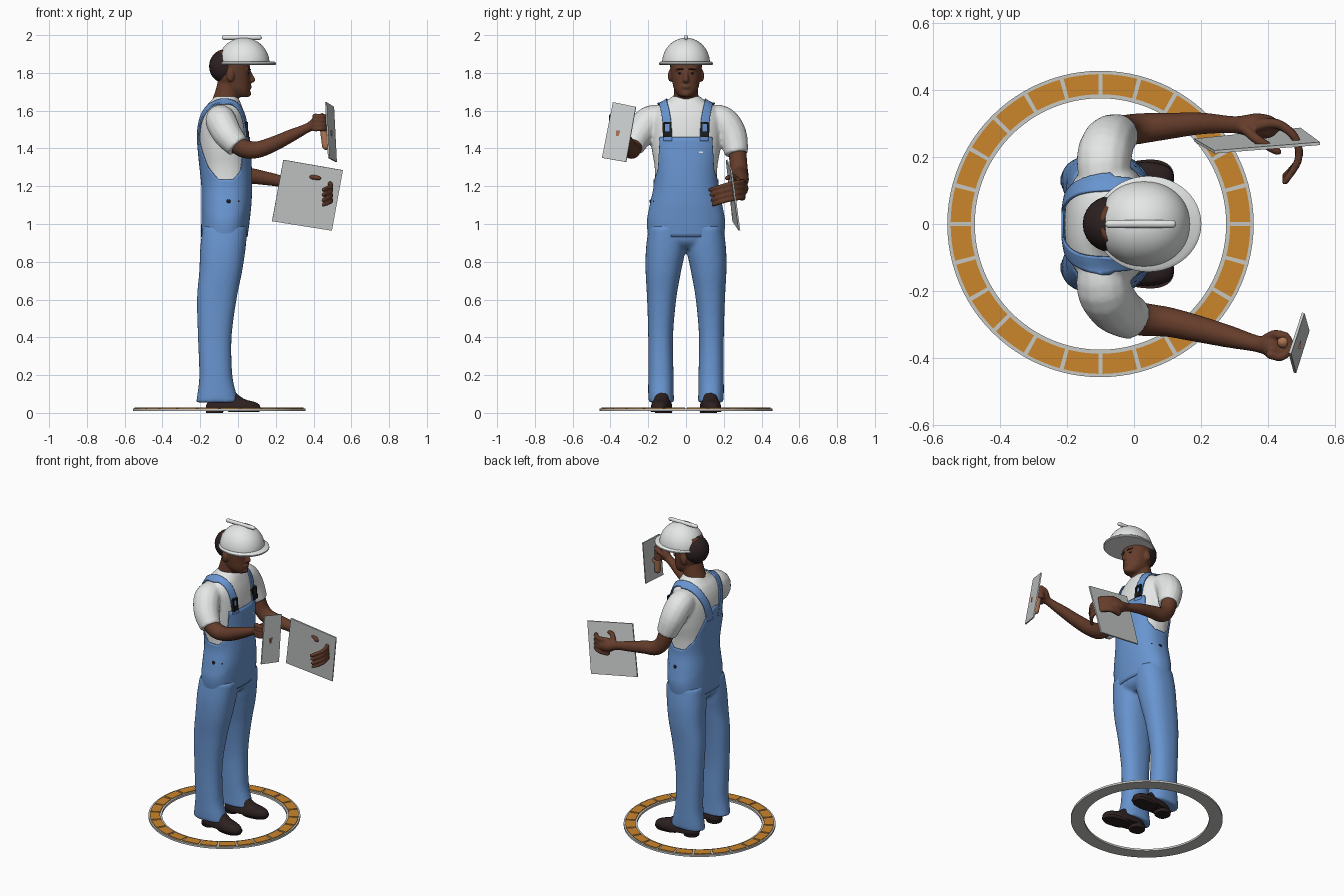
import bpy, bmesh, math
from math import sin, cos, pi, radians
from mathutils import Vector as V

if "Cube" in bpy.data.objects:
    bpy.data.objects.remove(bpy.data.objects["Cube"])

def material(name, *rgb):
    m = bpy.data.materials.new(name)
    m.use_nodes = True
    m.diffuse_color = (*rgb, 1)
    m.node_tree.nodes["Principled BSDF"].inputs["Base Color"].default_value = (*rgb, 1)
    return m

WHITE = material("white", .8, .82, .81)
BLUE = material("denim blue", .14, .3, .63)
SKIN = material("brown skin", .13, .046, .024)
DARK = material("dark brown", .026, .015, .015)
BLACK = material("black", .012, .012, .014)
ORANGE = material("orange", .6, .235, .025)
GREY = material("stone grey", .57, .58, .55)
STEEL = material("steel", .6, .62, .62)
TAN = material("tan wood", .42, .18, .09)

# ---- helpers ----
def smooth(pts, n=5):
    """Catmull-Rom interpolation through tuples."""
    out = []
    for i in range(len(pts) - 1):
        a, b, c, d = (V(pts[min(max(i + k, 0), len(pts) - 1)]) for k in (-1, 0, 1, 2))
        for k in range(n):
            t = k / n
            out.append(b + (c - a) * t / 2 + (a * 2 - b * 5 + c * 4 - d) * t * t / 2
                       + (b * 3 - a - c * 3 + d) * t ** 3 / 2)
    return out + [V(pts[-1])]

def part(name, mat, lofts, cap=True, closed=True, wrap=False, voxel=0):
    """One object from several lofts, each a list of point rings."""
    bm = bmesh.new()
    for rings in lofts:
        vs = [[bm.verts.new(p) for p in r] for r in rings]
        n = len(vs[0])
        for i in range(len(vs) - (not wrap)):
            a, b = vs[i], vs[(i + 1) % len(vs)]
            for j in range(n - (not closed)):
                k = (j + 1) % n
                bm.faces.new((a[j], a[k], b[k], b[j]))
        if cap and not wrap:
            bm.faces.new(vs[0][::-1])
            bm.faces.new(vs[-1])
    bmesh.ops.recalc_face_normals(bm, faces=bm.faces)
    me = bpy.data.meshes.new(name)
    bm.to_mesh(me)
    bm.free()
    me.materials.append(mat)
    ob = bpy.data.objects.new(name, me)
    bpy.context.collection.objects.link(ob)
    if voxel:
        r = ob.modifiers.new("Remesh", "REMESH")
        r.mode, r.voxel_size, r.use_smooth_shade = "VOXEL", voxel, True
        s = ob.modifiers.new("Smooth", "SMOOTH")
        s.iterations, s.factor = 4, .5
    return ob

def oval(z, xb, xf, y0, y1, n=2.3, seg=40):
    cx, rx, cy, ry = (xb + xf) / 2, (xf - xb) / 2, (y0 + y1) / 2, (y1 - y0) / 2
    f = lambda v: math.copysign(abs(v) ** (2 / n), v)
    return [V((cx + rx * f(cos(a)), cy + ry * f(sin(a)), z))
            for a in (2 * pi * i / seg for i in range(seg))]

def stack(secs, n=2.3, steps=5):
    return [oval(*s, n) for s in smooth(secs, steps)]

def sym(secs):
    return [(z, b, f, -h, h) for z, b, f, h in secs]

def tube(pts, ends=True, seg=14, steps=4):
    p = smooth(pts, steps)
    c, r = [q.xyz for q in p], [q.w for q in p]
    if ends:
        for k, s in ((.5, .8), (.4, .3)):
            t0, t1 = (c[0] - c[1]).normalized(), (c[-1] - c[-2]).normalized()
            c = [c[0] + t0 * p[0].w * k] + c + [c[-1] + t1 * p[-1].w * k]
            r = [p[0].w * s] + r + [p[-1].w * s]
    u, rings = V((.31, .1, .95)), []
    for i, q in enumerate(c):
        t = (c[min(i + 1, len(c) - 1)] - c[max(i - 1, 0)]).normalized()
        u = (u - t * u.dot(t)).normalized()
        w = t.cross(u)
        rings.append([q + (u * cos(a) + w * sin(a)) * r[i]
                      for a in (2 * pi * j / seg for j in range(seg))])
    return rings

def ball(x, y, z, rx, ry, rz, seg=12):
    return [oval(z - rz * cos(a), x - rx * sin(a), x + rx * sin(a), y - ry * sin(a), y + ry * sin(a), 2, 24)
            for a in (pi * (i + .15) / (seg + .3) for i in range(seg + 1))]

def plate(corners, t):
    c = [V(p) for p in corners]
    n = (c[1] - c[0]).cross(c[3] - c[0]).normalized() * t / 2
    return [[p - n for p in c], [p + n for p in c]]

def box(x, y, z, sx, sy, sz):
    return [[V((x + i * sx / 2, y + j * sy / 2, z + k * sz / 2))
             for i, j in ((-1, -1), (1, -1), (1, 1), (-1, 1))] for k in (-1, 1)]

def mirror(pts):
    return [(p[0], -p[1], *p[2:]) for p in pts]

# ---- torso shape shared by shirt, bib and straps: z, back, front, half width ----
BODY = sym([(.9, -.195, .045, .195), (1, -.19, .055, .2), (1.1, -.185, .062, .183), (1.2, -.185, .066, .163),
            (1.3, -.195, .064, .166), (1.4, -.205, .058, .182), (1.5, -.207, .05, .19),
            (1.57, -.195, .038, .185), (1.62, -.172, .022, .152), (1.65, -.145, .01, .105), (1.675, -.125, -.005, .076)])
DENSE = smooth(BODY, 10)

def body(z, grow=0):
    k = next((i for i, s in enumerate(DENSE) if s[0] >= z), len(DENSE) - 1)
    a, b = DENSE[max(k - 1, 0)], DENSE[k]
    s = a.lerp(b, (z - a[0]) / (b[0] - a[0]) if k else 0)
    return z, s[1] - grow, s[2] + grow, s[3] - grow, s[4] + grow

def body_x(z, y):
    _, b, f, _, h = body(z)
    return (b + f) / 2 + (f - b) / 2 * (1 - abs(y / h) ** 2.3) ** (1 / 2.3)

# ---- shirt with short sleeves ----
sleeve_l = [(-.09, .1, 1.56, .07), (-.09, .19, 1.545, .082), (-.075, .245, 1.47, .078), (-.045, .268, 1.37, .062)]
sleeve_r = [(-.09, -.1, 1.56, .07), (-.09, -.19, 1.545, .082), (-.055, -.25, 1.475, .078), (.0, -.285, 1.41, .064)]
shirt = part("shirt", WHITE, [stack(BODY[3:]), tube(sleeve_l, False), tube(sleeve_r, False)], voxel=.009)

# ---- trousers ----
leg = [(.055, -.222, .004, .062, .197), (.1, -.215, -.008, .065, .2), (.2, -.205, -.03, .066, .2),
       (.4, -.212, -.034, .069, .2), (.6, -.217, -.008, .052, .206), (.75, -.205, .022, .026, .214),
       (.87, -.2, .04, .002, .212), (.98, -.188, .05, .003, .198)]
legs = [stack(leg), stack([(z, b, f, -y1, -y0) for z, b, f, y0, y1 in leg])]
hips = stack(sym([(.87, -.15, .0, .08), (.91, -.19, .04, .18)]) + BODY[1:4])
part("trousers", BLUE, legs + [hips], voxel=.01)

# ---- bib: columns that rise to a top edge depending on direction ----
EDGE = [(0, 1.46), (42, 1.46), (46, 1.39), (58, 1.28), (78, 1.235), (105, 1.235), (130, 1.3), (150, 1.4), (165, 1.48), (180, 1.5)]

def edge(deg):
    for (a, p), (b, q) in zip(EDGE, EDGE[1:]):
        if deg <= b:
            return p + (q - p) * (deg - a) / (b - a)

rows, cols = 24, 120
bib_rings = []
for r in range(rows + 1):
    ring = []
    for i in range(cols):
        top = edge(min(i, cols - i) * 360 / cols)
        z = .93 + (top - .93) * r / rows
        ring.append(oval(*body(z, .002 + .007 * min(1, r / 8)), seg=cols)[i])
    bib_rings.append(ring)
bib = part("bib", BLUE, [bib_rings], cap=False)
bib.modifiers.new("Solidify", "SOLIDIFY").thickness = .006

# ---- straps wrapped over the shoulders, with buckles ----
strap = [(.06, .1, 1.44), (.05, .105, 1.53), (.03, .115, 1.6), (-.03, .125, 1.65),
         (-.1, .125, 1.66), (-.17, .105, 1.6), (-.21, .075, 1.52), (-.21, .05, 1.42)]
for side, path in (("left", strap), ("right", mirror(strap))):
    rib = [[p + V((0, o * .0065, 0)) for o in range(-4, 5)] for p in smooth(path, 8)]
    ob = part(side + "_strap", BLUE, [rib], cap=False, closed=False)
    w = ob.modifiers.new("Wrap", "SHRINKWRAP")
    w.target, w.offset, w.wrap_mode = shirt, .007, "ABOVE_SURFACE"
    s = ob.modifiers.new("Solidify", "SOLIDIFY")
    s.thickness, s.offset = .008, 0
    y = path[0][1]
    x = body_x(1.49, y) + .012
    part(side + "_buckle", BLACK, [box(x + .002, y, 1.475, .016, .046, .03), box(x - .002, y - .018, 1.51, .014, .012, .05),
                                   box(x - .002, y + .018, 1.51, .014, .012, .05), box(x - .004, y, 1.535, .014, .04, .012)])
    d = math.copysign(1, y)
    part(side + "_buttons", BLACK, [ball(-.05, d * .186, 1.12, .011, .007, .011),
                                    ball(.0, d * .165, 1.12, .009, .009, .009)])
part("bib_label", WHITE, [box(body_x(1.38, .08) + .009, .08, 1.38, .006, .02, .01)])

# ---- head ----
skull = stack(sym([(1.672, .0, .045, .02), (1.68, -.03, .058, .04), (1.71, -.075, .064, .062), (1.75, -.1, .064, .072),
                   (1.8, -.118, .064, .08), (1.86, -.122, .06, .083), (1.92, -.1, .04, .065)]), 2.2)
neck = tube([(-.085, 0, 1.6, .07), (-.06, 0, 1.68, .066), (-.045, 0, 1.75, .062)])
face = [tube([(.058, 0, 1.81, .01), (.07, 0, 1.785, .011), (.078, 0, 1.762, .015)]), ball(.062, 0, 1.756, .014, .021, .011),
        ball(.06, 0, 1.727, .014, .026, .012), ball(.052, 0, 1.69, .018, .024, .018)]
face += [ball(-.04, s * .084, 1.785, .02, .012, .033) for s in (-1, 1)]
face += [tube([(.056, s * .012, 1.815, .009), (.048, s * .05, 1.818, .009)]) for s in (-1, 1)]
part("head", SKIN, [skull, neck] + face, voxel=.006)
part("hair", DARK, [ball(-.068, 0, 1.835, .085, .084, .09, 18)])
part("eyes", BLACK, [ball(.054, s * .032, 1.797, .008, .012, .005) for s in (-1, 1)])
part("eyebrows", DARK, [tube([(.064, s * .016, 1.818, .004), (.054, s * .052, 1.82, .003)]) for s in (-1, 1)])

# ---- helmet ----
dome = [oval(1.85 + .136 * sin(a), .03 - .137 * cos(a), .03 + .137 * cos(a), -.127 * cos(a), .127 * cos(a), 2.1, 48)
        for a in (radians(88) * i / 16 for i in range(17))]
brim = [oval(z, -.112 - g, .197 + g, -.139 - g, .139 + g, 2, 48)
        for z, g in ((1.842, 0), (1.846, .004), (1.853, .004), (1.861, -.006))]
part("helmet_dome", WHITE, [dome])
part("helmet_brim", WHITE, [brim])
part("helmet_ridge", WHITE, [tube([(-.075, 0, 1.987, .012), (.115, 0, 1.987, .012)])])

# ---- left arm and open hand gripping the board ----
arm_l = tube([(-.06, .266, 1.44, .05), (-.03, .278, 1.32, .047), (.02, .285, 1.265, .046), (.1, .292, 1.25, .04),
              (.2, .3, 1.232, .033), (.3, .296, 1.208, .026), (.36, .293, 1.19, .038), (.4, .29, 1.18, .036)])
hand_l = [tube([(.37, .295, z, .018), (.43, .298, z, .015), (.482, .255, z - .005, .013),
                (.49, .19, z - .022, .012), (.45, .125 + k * .006, z - .04, .01)])
          for k, z in enumerate((1.222, 1.195, 1.167, 1.14))]
hand_l.append(tube([(.33, .285, 1.22, .016), (.37, .25, 1.25, .015), (.43, .215, 1.242, .012)]))
part("left_arm", SKIN, [arm_l] + hand_l, voxel=.006)

# ---- right arm and fist around the trowel handle ----
arm_r = tube([(-.04, -.27, 1.45, .05), (.03, -.285, 1.4, .05), (.1, -.292, 1.393, .045), (.18, -.31, 1.42, .041),
              (.28, -.335, 1.467, .034), (.37, -.358, 1.51, .025), (.41, -.363, 1.53, .034), (.43, -.365, 1.535, .03)])
hand_r = [tube([(.405, -.388, z, .015), (.44, -.396, z, .013), (.466, -.37, z, .012), (.455, -.335, z, .011), (.43, -.335, z, .01)])
          for z in (1.57, 1.548, 1.526, 1.504)]
hand_r.append(tube([(.39, -.345, 1.53, .015), (.42, -.328, 1.555, .013), (.455, -.333, 1.572, .011)]))
part("right_arm", SKIN, [arm_r] + hand_r, voxel=.006)
part("trowel_handle", TAN, [tube([(.445, -.352, 1.57, .018), (.455, -.358, 1.49, .02), (.465, -.366, 1.41, .019)]),
                            box(.478, -.36, 1.48, .04, .022, .03)])

# ---- plaster trowel and board ----
part("trowel_blade", STEEL, [plate([(.465, -.386, 1.645), (.505, -.265, 1.62), (.52, -.317, 1.328), (.48, -.444, 1.35)], .008)])
part("plaster_board", STEEL, [plate([(.24, .215, 1.34), (.555, .24, 1.285), (.497, .283, .965), (.18, .25, 1.015)], .009)])

# ---- shoes ----
for side, s in (("left", 1), ("right", -1)):
    def shoe(secs):
        rings = stack([(z, b, f, -h, h) for z, b, f, h in secs], 2.4, 3)
        turn = radians(6 * s)
        return [[V((p.x * cos(turn) - p.y * sin(turn), p.x * sin(turn) + p.y * cos(turn) + s * .132, p.z))
                 for p in r] for r in rings]
    part(side + "_shoe", DARK, [shoe([(.018, -.172, .118, .052), (.04, -.17, .116, .052), (.058, -.16, .09, .046),
                                      (.075, -.155, .03, .042), (.13, -.15, -.04, .04)]),
                                shoe([(0, -.17, -.08, .044), (.02, -.172, -.075, .05)]),
                                shoe([(.004, -.05, .112, .048), (.02, -.06, .12, .056)])])

# ---- paved ring underfoot ----
def sector(a0, a1, r0, r1, z0, z1, n):
    return [[V((-.1 + r * cos(a), r * sin(a), z)) for r, z in ((r0, z0), (r1, z0), (r1, z1), (r0, z1))]
            for a in (radians(a0 + (a1 - a0) * i / n) for i in range(n + 1))]
part("ring_base", GREY, [sector(0, 360, .375, .457, .011, .024, 96)[:-1]], wrap=True)
part("ring_tiles", ORANGE, [sector(15 * i + .8, 15 * i + 14.2, .387, .447, .02, .028, 5) for i in range(24)])

# ---- shading ----
meshes = [o for o in bpy.context.scene.objects if o.type == "MESH"]
for o in bpy.context.scene.objects:
    o.select_set(o in meshes)
bpy.context.view_layer.objects.active = meshes[0]
bpy.ops.object.shade_smooth_by_angle(angle=radians(40))
